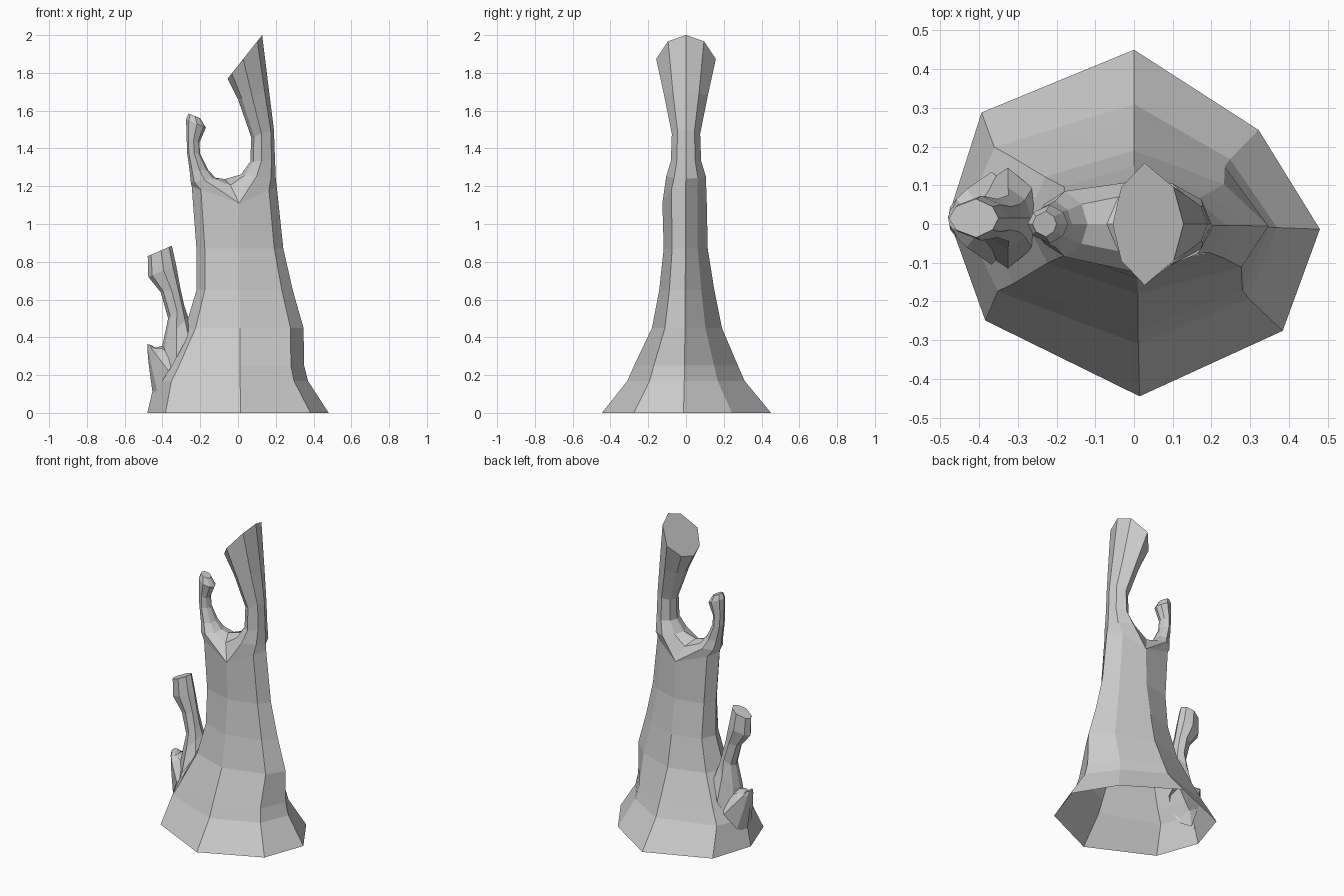
import bpy, bmesh

# Plan outline of the trunk, normalised: back, then round by the right to the front and left
OUTLINE = [(0, 1), (.67, .54), (1, -.03), (.8, -.62), (.03, -1), (-.8, -.56), (-1, .04), (-.82, .64)]
# Eight-sided limb section: (share from inner to outer edge, share of half width)
SECTION = [(.45, 1), (.86, .6), (1, 0), (.86, -.6), (.45, -1), (.12, -.6), (0, 0), (.12, .6)]


def trunk_ring(bm, z, xl, xr, yb, yf, lift=None):
    lift = lift or [0] * 8
    return [bm.verts.new((x * (xr if x > 0 else xl), y * (yb if y > 0 else yf), z + dz))
            for (x, y), dz in zip(OUTLINE, lift)]


def limb_ring(bm, xi, zi, xo, zo, w, yc=0.0, side=1):
    return [bm.verts.new((xi + (xo - xi) * t, yc + side * w * s, zi + (zo - zi) * t))
            for t, s in SECTION]


def bridge(bm, a, b):
    n = len(a)
    for i in range(n):
        j = (i + 1) % n
        bm.faces.new((a[i], a[j], b[j], b[i]))


def limb(bm, rows, start=None, yc=0.0, side=1):
    ring = start
    for row in rows:
        new = limb_ring(bm, *row, yc=yc, side=side)
        if ring:
            bridge(bm, ring, new)
        ring = new
    # slightly raised fan closes the end
    bm.faces.new(ring)


def finish(bm, name):
    bmesh.ops.recalc_face_normals(bm, faces=bm.faces)
    me = bpy.data.meshes.new(name)
    bm.to_mesh(me)
    bm.free()
    ob = bpy.data.objects.new(name, me)
    bpy.context.collection.objects.link(ob)


# Trunk: flared, open underneath
bm = bmesh.new()
levels = [(0, .48, .48, .45, .445), (.17, .44, .37, .31, .31), (.25, .39, .35, .275, .275),
          (.45, .28, .347, .19, .18), (.65, .22, .29, .15, .142), (.87, .22, .24, .115, .118)]
ring = None
for lv in levels:
    new = trunk_ring(bm, *lv)
    if ring:
        bridge(bm, ring, new)
    ring = new
top = trunk_ring(bm, 1.18, .245, .205, .11, .125, [-.07, 0, .02, 0, -.07, 0, .02, 0])
bridge(bm, ring, top)

# Saddle between the two prongs splits the trunk top into two loops
sf, s, sb = [bm.verts.new(p) for p in ((-.04, -.07, 1.205), (-.07, 0, 1.238), (-.04, .07, 1.205))]

# Tall right prong with a broad slanted end
limb(bm, [(.015, 1.262, .2, 1.24, .105), (.065, 1.33, .196, 1.34, .08),
          (.07, 1.46, .19, 1.5, .075), (0, 1.66, .165, 1.7, .115),
          (-.055, 1.77, .128, 2.0, .158)], start=top[0:5] + [sf, s, sb])

# Short left prong with a hooked tip
limb(bm, [(-.12, 1.245, -.25, 1.22, .085), (-.16, 1.29, -.256, 1.28, .06),
          (-.2, 1.37, -.27, 1.38, .045), (-.205, 1.43, -.272, 1.46, .042),
          (-.17, 1.51, -.275, 1.555, .05), (-.2, 1.56, -.262, 1.585, .033)],
     start=top[4:8] + [top[0], sb, s, sf], side=-1)
finish(bm, "forked_trunk")

# Side branch growing from the left of the trunk
bm = bmesh.new()
limb(bm, [(-.24, .45, -.43, .1, .13), (-.265, .51, -.40, .36, .08), (-.285, .57, -.37, .5, .06),
          (-.305, .66, -.41, .64, .05), (-.327, .78, -.475, .72, .058),
          (-.35, .885, -.478, .83, .05)], yc=.015)
finish(bm, "side_branch")

# Broken nub at the foot of the side branch
bm = bmesh.new()
limb(bm, [(-.3, .33, -.45, .09, .12), (-.4, .355, -.472, .25, .075),
          (-.44, .345, -.48, .335, .05), (-.455, .357, -.48, .365, .03)], yc=.015)
finish(bm, "branch_nub")
